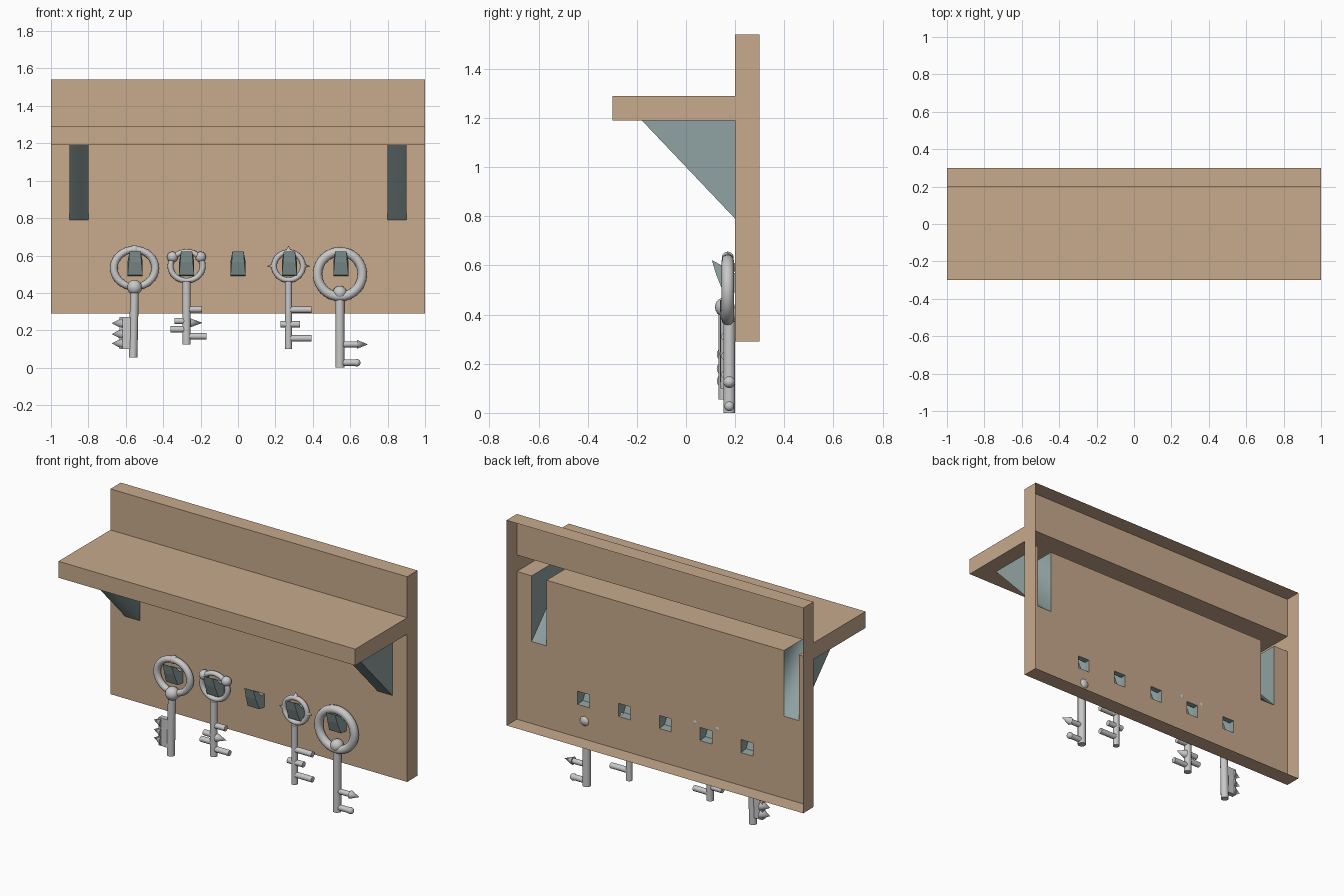
import bpy, bmesh
from math import pi
from mathutils import Vector

cube = bpy.data.objects.get("Cube")
if cube:
    bpy.data.objects.remove(cube)


def material(name, rgb, metallic=0.0):
    m = bpy.data.materials.new(name)
    m.use_nodes = True
    m.diffuse_color = (*rgb, 1)
    m.node_tree.nodes["Principled BSDF"].inputs["Base Color"].default_value = (*rgb, 1)
    return m


wood = material("warm wood", (0.58, 0.40, 0.265))
teal = material("grey teal", (0.28, 0.36, 0.36))
silver = material("silver", (0.58, 0.58, 0.58))


def finish(bm, name, mat):
    bmesh.ops.remove_doubles(bm, verts=bm.verts, dist=0.0005)
    me = bpy.data.meshes.new(name)
    bm.to_mesh(me)
    bm.free()
    me.materials.append(mat)
    ob = bpy.data.objects.new(name, me)
    bpy.context.collection.objects.link(ob)
    return ob


def sheet(bm, us, vs, place, hole=lambda u, v: False):
    """Grid of flat cells, leaving out those whose centre is in a hole."""
    for a, b in zip(us, us[1:]):
        for c, d in zip(vs, vs[1:]):
            if not hole((a + b) / 2, (c + d) / 2):
                bm.faces.new([bm.verts.new(place(u, v))
                              for u, v in ((a, c), (b, c), (b, d), (a, d))])


# Layout
FRONT, BACK, LIP = 0.20, 0.30, -0.30
LOW, UNDER, OVER, TOP = 0.29, 1.19, 1.29, 1.54
BR_IN, BR_OUT, BR_TIP, BR_LOW = 0.8, 0.9, -0.18, 0.79
HOOKS = [-0.55, -0.275, 0, 0.275, 0.55]
HW, H_LOW, H_HIGH = 0.04, 0.49, 0.57


def in_bracket(x):
    return BR_IN < abs(x) < BR_OUT


def board_hole(x, z):
    return (UNDER < z < OVER
            or in_bracket(x) and BR_LOW < z < UNDER
            or H_LOW < z < H_HIGH and any(abs(x - h) < HW for h in HOOKS))


# Backboard with integral shelf: one shell, open at the back
bm = bmesh.new()
xs = sorted([-1, 1] + [s * b for s in (-1, 1) for b in (BR_IN, BR_OUT)]
            + [h + s * HW for h in HOOKS for s in (-1, 1)])
zs = [LOW, H_LOW, H_HIGH, BR_LOW, UNDER, OVER, TOP]
sheet(bm, xs, zs, lambda x, z: (x, FRONT, z), board_hole)
for z in (TOP, LOW):
    sheet(bm, xs, [FRONT, BACK], lambda x, y: (x, y, z))
for x in (-1, 1):
    sheet(bm, [FRONT, BACK], zs, lambda y, z: (x, y, z))
    sheet(bm, [LIP, BR_TIP, FRONT], [UNDER, OVER], lambda y, z: (x, y, z))
sheet(bm, xs, [LIP, BR_TIP, FRONT], lambda x, y: (x, y, OVER))
sheet(bm, xs, [LIP, BR_TIP, FRONT], lambda x, y: (x, y, UNDER),
      lambda x, y: in_bracket(x) and y > BR_TIP)
sheet(bm, xs, [UNDER, OVER], lambda x, z: (x, LIP, z))
bmesh.ops.remove_doubles(bm, verts=bm.verts, dist=0.0005)
bmesh.ops.recalc_face_normals(bm, faces=bm.faces)
finish(bm, "backboard_and_shelf", wood)

# Hollow triangular brackets, softened along the inner edge of the slope
for side, name in ((1, "left_bracket"), (-1, "right_bracket")):
    bm = bmesh.new()
    tri = [(FRONT, UNDER), (BR_TIP, UNDER), (FRONT, BR_LOW)]
    inner, outer = ([bm.verts.new((side * x, y, z)) for y, z in tri]
                    for x in (BR_IN, BR_OUT))
    faces = [bm.faces.new(inner), bm.faces.new(outer),
             bm.faces.new((inner[1], inner[2], outer[2], outer[1]))]
    bmesh.ops.recalc_face_normals(bm, faces=faces)
    for f in faces:
        f.smooth = True
    bm.edges.get((outer[1], outer[2])).smooth = False
    finish(bm, name, teal)

# Hooks: a stub that bends up to a narrower tip, open at the board
hook_profile = [(FRONT, H_HIGH, HW), (0.165, 0.57, HW), (0.145, 0.60, 0.034),
                (0.105, 0.622, 0.03), (0.122, 0.565, 0.034),
                (0.15, 0.495, HW), (FRONT, H_LOW, HW)]
for i, hx in enumerate(HOOKS):
    bm = bmesh.new()
    a, b = ([bm.verts.new((hx + s * w, y, z)) for y, z, w in hook_profile]
            for s in (-1, 1))
    for j in range(len(a) - 1):
        bm.faces.new((a[j], a[j + 1], b[j + 1], b[j]))
    for s in (a, b):
        bm.faces.new((s[0], s[1], s[5], s[6]))
        bm.faces.new((s[1], s[2], s[4], s[5]))
        bm.faces.new((s[2], s[3], s[4]))
    bmesh.ops.recalc_face_normals(bm, faces=bm.faces)
    finish(bm, f"hook_{i + 1}", teal)


class Key:
    """Gathers ring, balls, rods and spikes into one key."""

    def __init__(self, name, x, y):
        self.name, self.x, self.y, self.parts = name, x, y, []

    def at(self, dx, z):
        return Vector((self.x + dx, self.y, z))

    def keep(self):
        self.parts.append(bpy.context.object)

    def ring(self, z, outer, tube, squash=1.0, y=0.17):
        bpy.ops.mesh.primitive_torus_add(
            major_radius=outer - tube, minor_radius=tube, major_segments=32,
            minor_segments=12, location=(self.x, y, z), rotation=(pi / 2, 0, 0))
        bpy.context.object.scale.y = squash
        self.keep()

    def ball(self, dx, z, r, y=None):
        p = self.at(dx, z)
        p.y = self.y if y is None else y
        bpy.ops.mesh.primitive_uv_sphere_add(segments=16, ring_count=10, radius=r, location=p)
        self.keep()

    def rod(self, a, b, r, tip=None, y=None):
        p, q = self.at(*a), self.at(*b)
        if y is not None:
            p.y = q.y = y
        bpy.ops.mesh.primitive_cone_add(
            vertices=16, radius1=r, radius2=r if tip is None else tip,
            depth=(q - p).length, location=(p + q) / 2,
            rotation=(q - p).to_track_quat('Z', 'Y').to_euler())
        self.keep()

    def tooth(self, dx, z, r=0.017):
        self.rod((0, z), (dx, z), r)

    def plate(self, dx, z, size):
        bpy.ops.mesh.primitive_cube_add(size=1, location=self.at(dx, z))
        bpy.context.object.scale = size
        self.keep()

    def done(self):
        bpy.ops.object.select_all(action='DESELECT')
        for p in self.parts:
            p.select_set(True)
        bpy.context.view_layer.objects.active = self.parts[0]
        bpy.ops.object.join()
        ob = bpy.context.object
        ob.name = self.name
        ob.data.materials.clear()
        ob.data.materials.append(silver)
        bpy.ops.object.shade_smooth_by_angle(angle=pi / 5)


# Key with a saw-toothed plate
k = Key("saw_key", -0.553, 0.155)
k.ring(0.532, 0.132, 0.021, 0.9)
k.ball(0, 0.632, 0.024, 0.17)
k.ball(0, 0.43, 0.04, 0.158)
k.rod((0, 0.43), (-0.008, 0.055), 0.023)
k.plate(-0.05, 0.185, (0.06, 0.03, 0.17))
for z in (0.238, 0.18, 0.13):
    k.rod((-0.065, z), (-0.122, z), 0.03, 0)
k.done()

# Key with two balls on the ring
k = Key("ball_key", -0.275, 0.16)
k.ring(0.543, 0.102, 0.016, 0.9)
for s in (-1, 1):
    k.ball(s * 0.075, 0.592, 0.029, 0.174)
k.rod((0, 0.46), (0, 0.125), 0.022)
for dx, z in ((0.082, 0.312), (-0.065, 0.25), (-0.085, 0.205), (0.107, 0.168)):
    k.tooth(dx, z)
k.rod((0.02, 0.24), (0.085, 0.24), 0.024, 0)
k.done()

# Key with a spiked ring
k = Key("spiked_key", 0.27, 0.16)
k.ring(0.543, 0.092, 0.015, 0.97)
for dx, dz in ((0, 1), (1, 0), (-1, 0)):
    k.rod((dx * 0.08, 0.543 + dz * 0.08), (dx * 0.112, 0.543 + dz * 0.112), 0.015, 0, 0.17)
k.rod((0, 0.46), (0, 0.1), 0.019)
for dx, z in ((0.122, 0.31), (0.062, 0.232), (-0.042, 0.232), (0.122, 0.157)):
    k.tooth(dx, z)
k.done()

# Large key with an arrow tooth and a round tooth
k = Key("large_key", 0.545, 0.176)
k.ring(0.5, 0.145, 0.025)
k.ball(0, 0.4, 0.038)
k.rod((0, 0.4), (0, 0), 0.024)
k.tooth(0.095, 0.125, 0.016)
k.rod((0.09, 0.125), (0.15, 0.125), 0.024, 0)
k.tooth(0.09, 0.027)
k.ball(0.09, 0.027, 0.02)
k.done()
